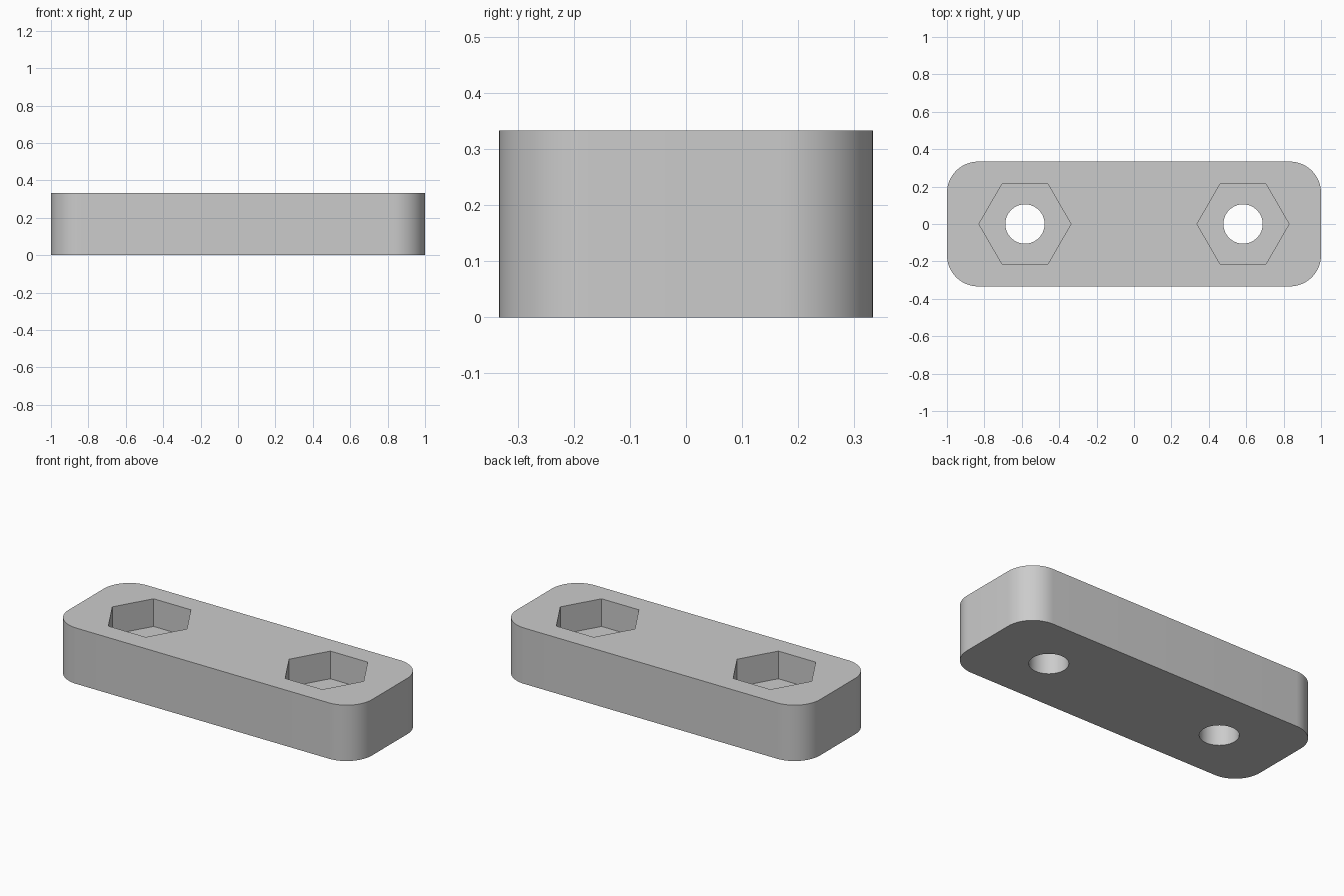
import bpy, math

default = bpy.data.objects.get("Cube")
if default:
    bpy.data.objects.remove(default, do_unlink=True)

LENGTH, WIDTH, HEIGHT = 2.0, 0.667, 0.333
CORNER = 0.167
HOLE_X, HOLE_R = 0.583, 0.105
POCKET_R, POCKET_DEPTH = 0.246, 0.165

grey = bpy.data.materials.new("light_grey")
grey.use_nodes = True
colour = (0.6, 0.6, 0.6, 1)
grey.diffuse_color = colour
grey.node_tree.nodes["Principled BSDF"].inputs["Base Color"].default_value = colour


def apply_modifier(obj, mod):
    bpy.ops.object.select_all(action="DESELECT")
    obj.select_set(True)
    bpy.context.view_layer.objects.active = obj
    bpy.ops.object.modifier_apply(modifier=mod.name)


def cut(obj, name, sides, radius, x, bottom, top):
    """Subtract a vertical prism from obj."""
    bpy.ops.mesh.primitive_cylinder_add(
        vertices=sides, radius=radius, depth=top - bottom,
        location=(x, 0, (top + bottom) / 2), rotation=(0, 0, math.pi / 2))
    cutter = bpy.context.object
    cutter.name = name
    cutter.hide_render = True
    cutter.data.materials.append(grey)
    mod = obj.modifiers.new(name, "BOOLEAN")
    mod.operation = "DIFFERENCE"
    mod.solver = "EXACT"
    mod.object = cutter
    apply_modifier(obj, mod)
    bpy.data.objects.remove(cutter, do_unlink=True)


# Block with rounded upright edges
bpy.ops.mesh.primitive_cube_add(size=1, location=(0, 0, HEIGHT / 2))
plate = bpy.context.object
plate.name = "mounting_plate"
plate.scale = (LENGTH, WIDTH, HEIGHT)
bpy.ops.object.transform_apply(location=True, rotation=False, scale=True)
plate.data.materials.append(grey)

weights = plate.data.attributes.new("bevel_weight_edge", "FLOAT", "EDGE")
verts = plate.data.vertices
for edge in plate.data.edges:
    a, b = (verts[i].co for i in edge.vertices)
    weights.data[edge.index].value = 1.0 if abs(a.z - b.z) > 0.1 else 0.0
bevel = plate.modifiers.new("rounded_corners", "BEVEL")
bevel.limit_method = "WEIGHT"
bevel.width = CORNER
bevel.segments = 16
apply_modifier(plate, bevel)

# Hexagonal nut pockets and round through holes
for x in (-HOLE_X, HOLE_X):
    cut(plate, "nut_pocket", 6, POCKET_R, x, HEIGHT - POCKET_DEPTH, HEIGHT + 0.1)
    cut(plate, "bolt_hole", 64, HOLE_R, x, -0.1, HEIGHT + 0.05)

bpy.ops.object.select_all(action="DESELECT")
plate.select_set(True)
bpy.context.view_layer.objects.active = plate
bpy.ops.object.shade_smooth_by_angle(angle=math.radians(30))
